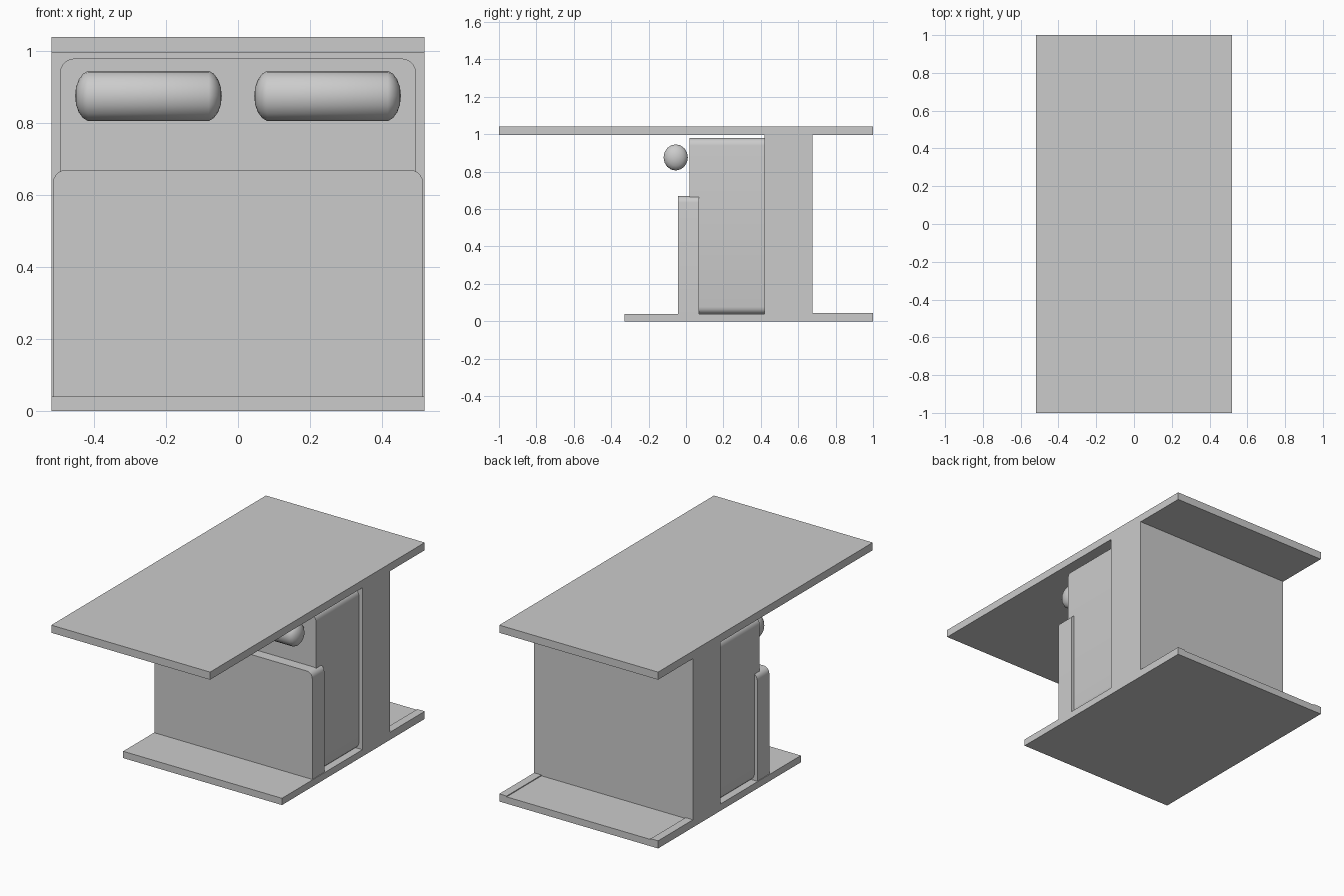
import bpy, bmesh
from mathutils import Matrix

old = bpy.data.objects.get("Cube")
if old:
    bpy.data.objects.remove(old, do_unlink=True)

GREY = (0.6, 0.6, 0.6, 1)
grey = bpy.data.materials.new("plain grey")
grey.use_nodes = True
grey.diffuse_color = GREY
grey.node_tree.nodes["Principled BSDF"].inputs["Base Color"].default_value = GREY


def finish(name, bm, smooth=False):
    bmesh.ops.recalc_face_normals(bm, faces=bm.faces)
    mesh = bpy.data.meshes.new(name)
    bm.to_mesh(mesh)
    bm.free()
    mesh.materials.append(grey)
    obj = bpy.data.objects.new(name, mesh)
    bpy.context.collection.objects.link(obj)
    if smooth:
        bpy.ops.object.select_all(action="DESELECT")
        obj.select_set(True)
        bpy.context.view_layer.objects.active = obj
        bpy.ops.object.shade_smooth_by_angle(angle=0.6)
    return obj


def box(name, x, y, z, radius=0, round_bottom=False):
    """Box between the given limits; edges running along y can be rounded."""
    bm = bmesh.new()
    bmesh.ops.create_cube(bm, size=1)
    for v in bm.verts:
        for i, (lo, hi) in enumerate((x, y, z)):
            v.co[i] = hi if v.co[i] > 0 else lo
    if radius:
        middle = sum(z) / 2
        edges = [e for e in bm.edges
                 if abs(e.verts[0].co.y - e.verts[1].co.y) > 0.01
                 and (round_bottom or e.verts[0].co.z > middle)]
        bmesh.ops.bevel(bm, geom=edges, offset=radius, segments=5,
                        profile=0.5, affect="EDGES")
    return finish(name, bm, smooth=radius > 0)


def pillow(name, cx):
    """Round bolster along x: a sphere whose halves are pulled apart."""
    bm = bmesh.new()
    bmesh.ops.create_uvsphere(bm, u_segments=16, v_segments=9, radius=1)
    bmesh.ops.rotate(bm, verts=bm.verts, matrix=Matrix.Rotation(1.5708, 3, "Y"))
    for v in bm.verts:
        pull = 0.16 if v.co.x > 0 else -0.16
        v.co = (cx + pull + v.co.x * 0.044,
                -0.055 + v.co.y * 0.066,
                0.876 + v.co.z * 0.071)
    return finish(name, bm, smooth=True)


W = 0.518

# Frame: the bed rests on its foot end
box("headboard", (-W, W), (-1, 1), (0.995, 1.04))
box("footboard", (-W, W), (-0.33, 1), (0, 0.04))
box("bed_base", (-W, W), (0.42, 0.675), (0.035, 1.0))

# Thin raised strips along the footboard sides
for side, name in ((1, "left"), (-1, "right")):
    box(name + "_foot_strip", sorted((side * 0.47, side * W)),
        (0.67, 1), (0.03, 0.045))

# Bedding
box("mattress", (-0.495, 0.495), (0.02, 0.425), (0.037, 0.98), 0.04, True)
box("blanket", (-0.514, 0.514), (-0.042, 0.07), (0.035, 0.67), 0.035)
pillow("left_pillow", 0.249)
pillow("right_pillow", -0.249)
